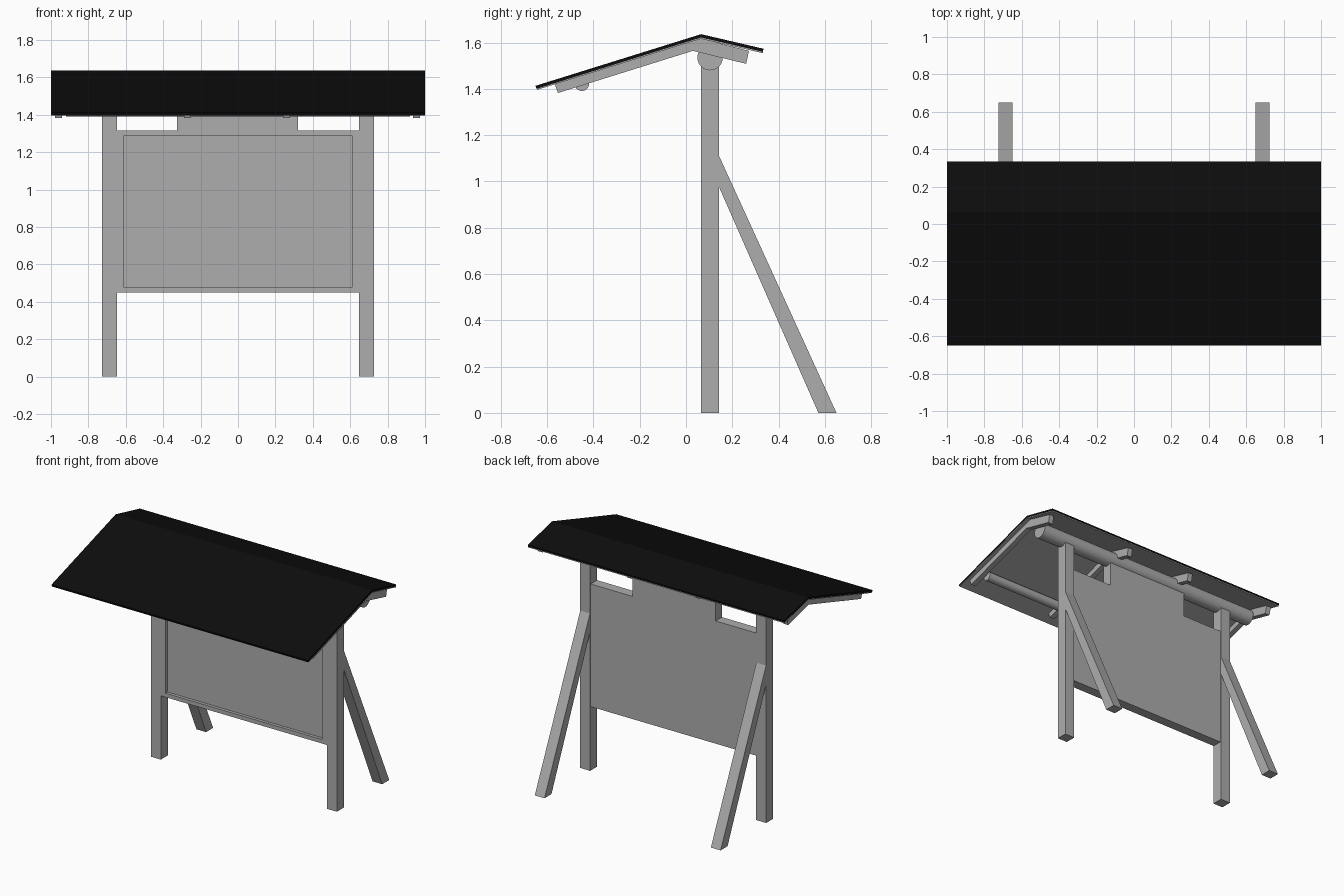
import bpy
import bmesh
from math import pi
from mathutils import Matrix, Vector

default = bpy.data.objects.get("Cube")
if default:
    bpy.data.objects.remove(default, do_unlink=True)


def material(name, value):
    mat = bpy.data.materials.new(name)
    mat.use_nodes = True
    color = (value, value, value, 1)
    mat.diffuse_color = color
    bsdf = next(n for n in mat.node_tree.nodes if n.type == "BSDF_PRINCIPLED")
    bsdf.inputs["Base Color"].default_value = color
    return mat


GREY = material("grey wood", 0.42)
BLACK = material("black roofing", 0.004)


def finish(name, bm, mat):
    bmesh.ops.recalc_face_normals(bm, faces=bm.faces)
    mesh = bpy.data.meshes.new(name)
    bm.to_mesh(mesh)
    bm.free()
    mesh.materials.append(mat)
    obj = bpy.data.objects.new(name, mesh)
    bpy.context.collection.objects.link(obj)
    return obj


def box_mesh(low, high):
    low, high = Vector(low), Vector(high)
    bm = bmesh.new()
    place = Matrix.Translation((low + high) / 2) @ Matrix.Diagonal((*(high - low), 1))
    bmesh.ops.create_cube(bm, size=1, matrix=place)
    return bm


def prism(name, profile, x, width, mat=GREY):
    """Extrude a (y, z) outline along x, centred on x."""
    bm = bmesh.new()
    face = bm.faces.new([bm.verts.new((x - width / 2, y, z)) for y, z in profile])
    side = bmesh.ops.extrude_face_region(bm, geom=[face])["geom"]
    verts = [v for v in side if isinstance(v, bmesh.types.BMVert)]
    bmesh.ops.translate(bm, verts=verts, vec=(width, 0, 0))
    return finish(name, bm, mat)


def log(name, y, z, radius, length):
    bm = bmesh.new()
    place = Matrix.Translation((0, y, z)) @ Matrix.Rotation(pi / 2, 4, "Y")
    bmesh.ops.create_cone(bm, cap_ends=True, segments=32, radius1=radius,
                          radius2=radius, depth=length, matrix=place)
    for face in bm.faces:
        face.smooth = len(face.verts) == 4
    for edge in bm.edges:
        edge.smooth = all(f.smooth for f in edge.link_faces)
    return finish(name, bm, GREY)


# Posts and the sloping braces behind them
for side, sign in (("left", 1), ("right", -1)):
    x = sign * 0.687
    finish(side + "_post",
           box_mesh((x - 0.039, 0.065, 0), (x + 0.039, 0.143, 1.53)), GREY)
    prism(side + "_brace",
          [(0.143, 1.11), (0.143, 0.975), (0.572, 0), (0.65, 0)], x, 0.076)

# Notice panel with a recessed front
bm = box_mesh((-0.648, 0.065, 0.45), (0.648, 0.136, 1.315))
front = min(bm.faces, key=lambda f: f.calc_center_median().y)
bmesh.ops.inset_individual(bm, faces=[front], thickness=0.04)
for v in front.verts:
    v.co.x *= 0.6 / 0.608
bmesh.ops.inset_individual(bm, faces=[front], thickness=0, depth=-0.022)
finish("notice_panel", bm, GREY)
finish("panel_top", box_mesh((-0.327, 0.065, 1.315), (0.322, 0.136, 1.53)), GREY)

# Round beams carrying the roof
log("ridge_beam", 0.104, 1.535, 0.055, 1.84)
log("front_beam", -0.45, 1.423, 0.032, 1.84)

# Bent rafters
RAFTER = [(-0.568, 1.422), (-0.553, 1.382), (0.03, 1.564), (0.26, 1.508),
          (0.272, 1.564), (0.065, 1.617)]
for number, x in enumerate((-0.96, -0.27, 0.26, 0.955)):
    prism(f"rafter_{number + 1}", RAFTER, x, 0.037)

# Roof boards with dark covering
eaves = [(-0.65, 1.413), (0.065, 1.636), (0.335, 1.573)]
under = [(-0.646, 1.4), (0.065, 1.622), (0.332, 1.56)]
lining = [(y, z - 0.006) for y, z in under]
lining[0] = (-0.642, 1.396)
prism("roof_covering", eaves + under[::-1], 0, 2, BLACK)
prism("roof_boards", under + lining[::-1], 0, 1.998)
